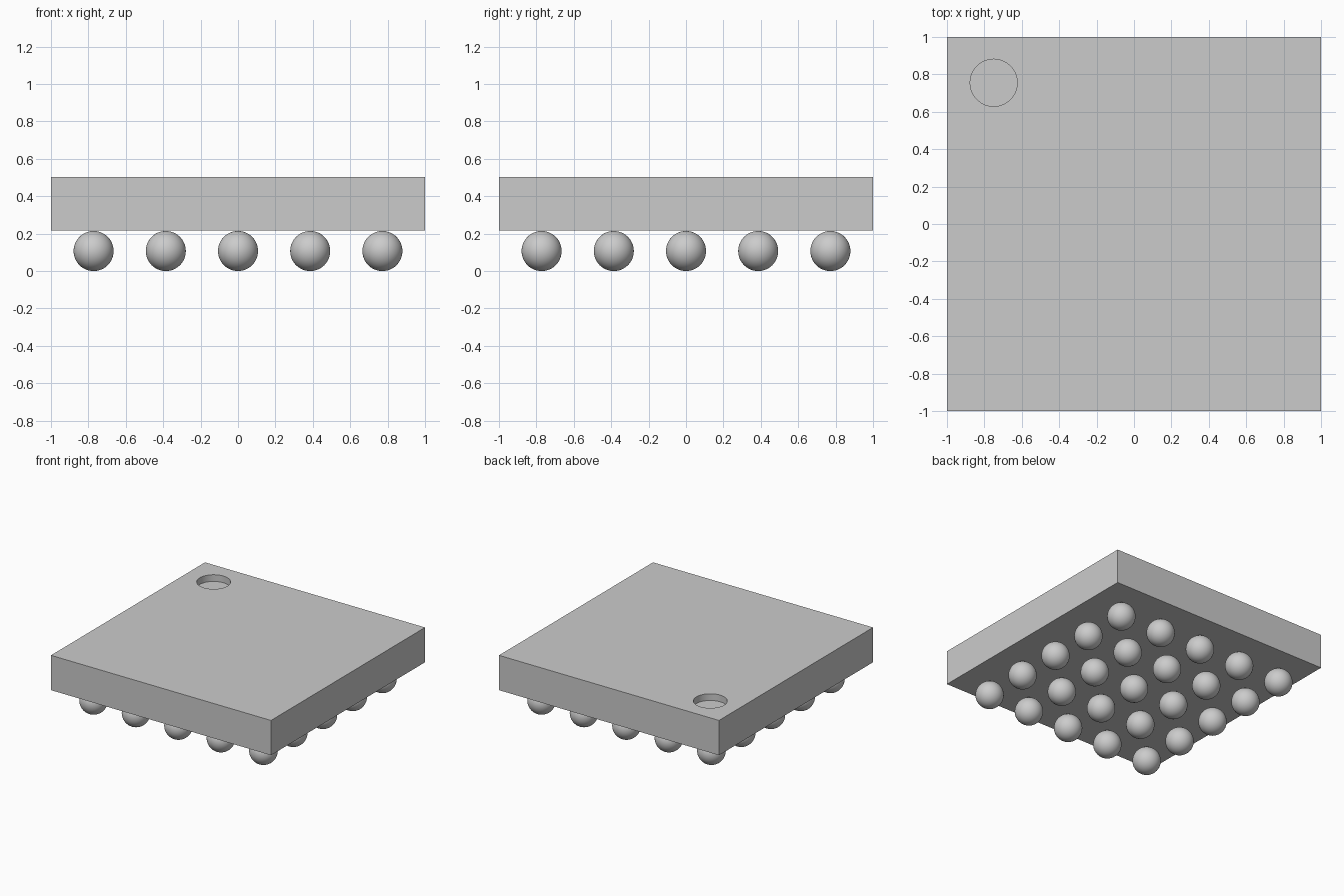
import bpy
import math

if "Cube" in bpy.data.objects:
    bpy.data.objects.remove(bpy.data.objects["Cube"], do_unlink=True)

BALL_R = 0.107
BOTTOM, TOP = 0.217, 0.503
DIMPLE_DEPTH = 0.055

grey = bpy.data.materials.new("light grey")
grey.use_nodes = True
colour = (0.6, 0.6, 0.6, 1)
grey.diffuse_color = colour
grey.node_tree.nodes["Principled BSDF"].inputs["Base Color"].default_value = colour


def finish(name):
    obj = bpy.context.object
    obj.name = name
    obj.data.materials.append(grey)
    return obj


# Square package body
bpy.ops.mesh.primitive_cube_add(size=1, location=(0, 0, (BOTTOM + TOP) / 2))
body = finish("package_body")
body.scale = (2, 2, TOP - BOTTOM)
bpy.ops.object.transform_apply(location=False, rotation=False, scale=True)

# Round corner marker recessed into the top
bpy.ops.mesh.primitive_cylinder_add(
    vertices=64, radius=0.126, depth=2 * DIMPLE_DEPTH, location=(-0.75, 0.755, TOP))
cutter = finish("marker_cutter")
cutter.hide_render = True
cutter.hide_set(True)
cut = body.modifiers.new("marker_recess", "BOOLEAN")
cut.object = cutter
cut.operation = "DIFFERENCE"
cut.solver = "EXACT"

bpy.context.view_layer.objects.active = body
body.select_set(True)
bpy.ops.object.modifier_apply(modifier=cut.name)
bpy.ops.object.shade_smooth_by_angle(angle=math.radians(30))
bpy.data.objects.remove(cutter, do_unlink=True)

# Five by five grid of contact balls
bpy.ops.mesh.primitive_uv_sphere_add(segments=48, ring_count=24, radius=BALL_R)
first = finish("contact_ball")
bpy.ops.object.shade_smooth()
PITCH = 0.386
for row in range(5):
    for col in range(5):
        ball = first if row == col == 0 else first.copy()
        ball.location = ((col - 2) * PITCH, (row - 2) * PITCH, BALL_R)
        ball.name = f"contact_ball_{row + 1}_{col + 1}"
        if ball is not first:
            bpy.context.collection.objects.link(ball)
